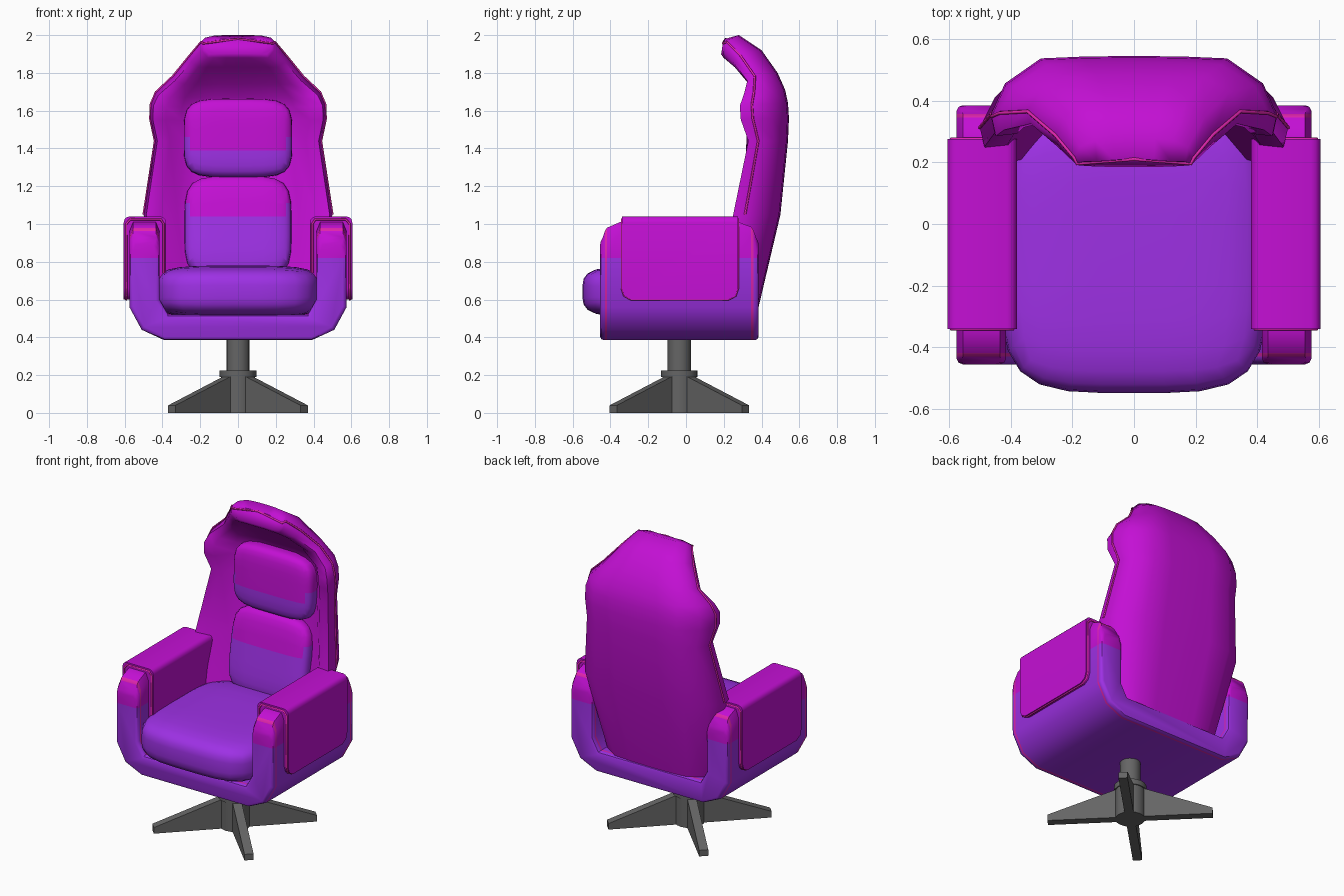
import bpy, bmesh, math
from mathutils import Vector, Matrix

if "Cube" in bpy.data.objects:
    bpy.data.objects.remove(bpy.data.objects["Cube"])


def material(name, rgb):
    m = bpy.data.materials.new(name)
    m.diffuse_color = (*rgb, 1)
    m.use_nodes = True
    m.node_tree.nodes["Principled BSDF"].inputs["Base Color"].default_value = m.diffuse_color
    return m


MAGENTA = material("magenta fabric", (0.55, 0.005, 0.66))
PURPLE = material("purple fabric", (0.34, 0.03, 0.78))
PINK = material("pink piping", (0.74, 0.018, 0.42))
GREY = material("grey metal", (0.13, 0.13, 0.13))


def finish(name, bm, mats, rule=None, cuts=(), angle=45):
    """Cut colour borders, assign colours by rule, smooth and link."""
    for co, no in cuts:
        bmesh.ops.bisect_plane(bm, geom=bm.verts[:] + bm.edges[:] + bm.faces[:],
                               plane_co=co, plane_no=no, dist=1e-5)
    bmesh.ops.recalc_face_normals(bm, faces=bm.faces[:])
    for f in bm.faces:
        f.smooth = True
        if rule:
            f.material_index = rule(f.calc_center_median(), f.normal)
    me = bpy.data.meshes.new(name)
    bm.to_mesh(me)
    bm.free()
    me.set_sharp_from_angle(angle=math.radians(angle))
    for m in mats:
        me.materials.append(m)
    ob = bpy.data.objects.new(name, me)
    bpy.context.collection.objects.link(ob)
    return ob


def loft(rings):
    bm = bmesh.new()
    vs = [[bm.verts.new(p) for p in r] for r in rings]
    n = len(vs[0])
    for a, b in zip(vs, vs[1:]):
        for i in range(n):
            j = (i + 1) % n
            bm.faces.new((a[i], a[j], b[j], b[i]))
    bm.faces.new(vs[0])
    bm.faces.new(vs[-1])
    bmesh.ops.recalc_face_normals(bm, faces=bm.faces[:])
    return bm


def bevel(bm, width, segments, test):
    es = [e for e in bm.edges if test(e)]
    bmesh.ops.bevel(bm, geom=es, offset=width, segments=segments, profile=0.5,
                    affect='EDGES', clamp_overlap=True)


def pillow(centre, half, k, tilt=0, n=7):
    """Cube grid pressed into a rounded pillow."""
    bm = bmesh.new()
    bmesh.ops.create_cube(bm, size=2)
    bmesh.ops.subdivide_edges(bm, edges=bm.edges[:], cuts=n, use_grid_fill=True)
    for v in bm.verts:
        v.co /= sum(abs(c) ** k for c in v.co) ** (1 / k)
        v.co = Vector([c * h for c, h in zip(v.co, half)])
    bmesh.ops.transform(bm, verts=bm.verts[:],
                        matrix=Matrix.Translation(centre) @ Matrix.Rotation(tilt, 4, 'X'))
    return bm


def piping(name, pts, radius=0.006):
    cu = bpy.data.curves.new(name, 'CURVE')
    cu.dimensions = '3D'
    cu.bevel_depth = radius
    cu.bevel_resolution = 1
    s = cu.splines.new('POLY')
    s.points.add(len(pts) - 1)
    for p, q in zip(s.points, pts):
        p.co = (*q, 1)
    cu.materials.append(PINK)
    bpy.context.collection.objects.link(bpy.data.objects.new(name, cu))


def lerp(a, b, t):
    return a + (b - a) * t


# Swivel base: stacked cylinders and four diagonal tapered legs
CY = -0.035
for name, r, z0, z1 in (("hub", 0.09, 0, 0.19), ("hub_ring", 0.097, 0.19, 0.225),
                        ("column", 0.062, 0.2, 0.42)):
    bm = bmesh.new()
    bmesh.ops.create_cone(bm, cap_ends=True, segments=16, radius1=r, radius2=r, depth=z1 - z0,
                          matrix=Matrix.Translation((0, CY, (z0 + z1) / 2)))
    finish(name, bm, [GREY])
for i in range(4):
    prof = [(0.04, 0), (0.495, 0), (0.495, 0.04), (0.09, 0.19), (0.04, 0.19)]
    bm = loft([[(r, y, z) for r, z in prof] for y in (-0.0275, 0.0275)])
    ob = finish("base_leg", bm, [GREY], angle=20)
    ob.location = (0, CY, 0)
    ob.rotation_euler.z = math.radians(45 + 90 * i)


# Body: U-shaped tub with arms, lofted from front to back
def tub_ring(y, top):
    half = [(0.39, 0.385), (0.51, 0.44), (0.575, 0.56), (0.575, top - 0.05), (0.555, top),
            (0.435, top), (0.415, top - 0.05), (0.415, 0.6), (0.37, 0.52)]
    pts = half + [(-x, z) for x, z in reversed(half)]
    return [(x, y, z) for x, z in pts]


bm = loft([tub_ring(*r) for r in ((-0.455, 0.91), (-0.43, 0.962), (-0.418, 0.98), (-0.35, 1.01),
                                  (0.28, 1.01), (0.345, 0.985), (0.357, 0.968), (0.385, 0.91))])
bevel(bm, 0.02, 2, lambda e: all(abs(v.co.y + 0.455) < 1e-4 for v in e.verts)
      or all(abs(v.co.y - 0.385) < 1e-4 for v in e.verts))


def tub_colour(c, n):
    if abs(n.y) < 0.97 and (abs(c.y + 0.424) < 0.005 or abs(c.y - 0.351) < 0.005):
        return 2
    return 1 if c.z > 0.82 else 0


finish("body_tub", bm, [PURPLE, MAGENTA, PINK], tub_colour, [((0, 0, 0.82), (0, 0, 1))])

# Arm pads wrapped over the arms, with piping around the rim
for s in (-1, 1):
    side = [(-0.34, 1.04), (0.275, 1.04), (0.275, 0.66), (0.262, 0.62), (0.225, 0.6),
            (-0.29, 0.6), (-0.327, 0.62), (-0.34, 0.66)]
    bm = loft([[(s * x, y, z) for y, z in side] for x in (0.38, 0.605)])
    bevel(bm, 0.032, 3, lambda e: all(v.co.z > 1.03 for v in e.verts)
          and abs(e.verts[0].co.x - e.verts[1].co.x) < 1e-4)
    finish("arm_pad", bm, [MAGENTA])
    path = [(0.393, -0.34, 0.74), (0.393, -0.34, 1.0), (0.41, -0.34, 1.025), (0.57, -0.34, 1.025),
            (0.592, -0.34, 1.0), (0.592, -0.34, 0.66), (0.592, -0.327, 0.62), (0.592, -0.29, 0.6),
            (0.592, 0.225, 0.6), (0.592, 0.262, 0.62), (0.592, 0.275, 0.66), (0.592, 0.275, 1.0),
            (0.57, 0.275, 1.025), (0.41, 0.275, 1.025), (0.393, 0.275, 1.0), (0.393, 0.275, 0.74)]
    piping("arm_pad_piping", [(s * x, y, z) for x, y, z in path])

# Seat cushion
finish("seat_cushion", pillow((0, -0.085, 0.642), (0.435, 0.463, 0.138), 4.2), [PURPLE], angle=60)


# Two-tone back cushions, with the border stepped up at the sides
def back_cushion(name, centre, half, tilt, border):
    step = border + 0.07
    cuts = [((0, 0, border), (0, 0, 1)), ((0, 0, step), (0, 0, 1)),
            ((0.255, 0, 0), (1, 0, 0)), ((-0.255, 0, 0), (1, 0, 0))]
    finish(name, pillow(centre, half, 4.5, tilt), [PURPLE, MAGENTA],
           lambda c, n: int(c.z > (step if abs(c.x) > 0.255 else border)), cuts, 60)


back_cushion("lumbar_cushion", (0, 0.365, 0.98), (0.283, 0.085, 0.272), -0.17, 1.04)
back_cushion("head_cushion", (0, 0.405, 1.455), (0.287, 0.085, 0.208), -0.03, 1.39)

# Backrest shell with side wings and a forward hood
# Rows: half width, back y, back z, rim y, inner y, inner z
ROWS = [(0.40, 0.37, 0.50, 0.16, 0.28, 0.50),
        (0.50, 0.50, 1.05, 0.25, 0.39, 1.05),
        (0.44, 0.54, 1.44, 0.33, 0.44, 1.44),
        (0.465, 0.545, 1.56, 0.29, 0.445, 1.55),
        (0.462, 0.54, 1.64, 0.285, 0.435, 1.62),
        (0.435, 0.525, 1.71, 0.305, 0.415, 1.67),
        (0.345, 0.485, 1.80, 0.325, 0.36, 1.74),
        (0.255, 0.40, 1.92, 0.25, 0.27, 1.83),
        (0.195, 0.28, 2.00, 0.195, 0.20, 1.88),
        (0.185, 0.21, 1.98, 0.19, 0.185, 1.90)]


def shell_half(w, yb, zb, yf, yi, zi):
    cols = [(0, yb, 0), (0.35, yb - 0.002, 0), (0.65, yb - 0.008, 0.02),
            (0.9, lerp(yb, yf, 0.35), 0.12), (1, lerp(yf, yb, 0.25), 0.3), (0.97, yf, 0.7),
            (0.82, yf + 0.008, 1), (0.64, lerp(yf, yi, 0.8), 1), (0.3, yi, 1), (0, yi, 1)]
    return [(w * fx, y, lerp(zb, zi, t)) for fx, y, t in cols]


halves = [shell_half(*r) for r in ROWS]
bm = loft([h + [(-x, y, z) for x, y, z in h[-2:0:-1]] for h in halves])
finish("backrest_shell", bm, [MAGENTA], angle=60)
rim = [h[4] for h in halves[1:]]
piping("backrest_piping", rim + [halves[-1][0]] + [(-x, y, z) for x, y, z in reversed(rim)])
